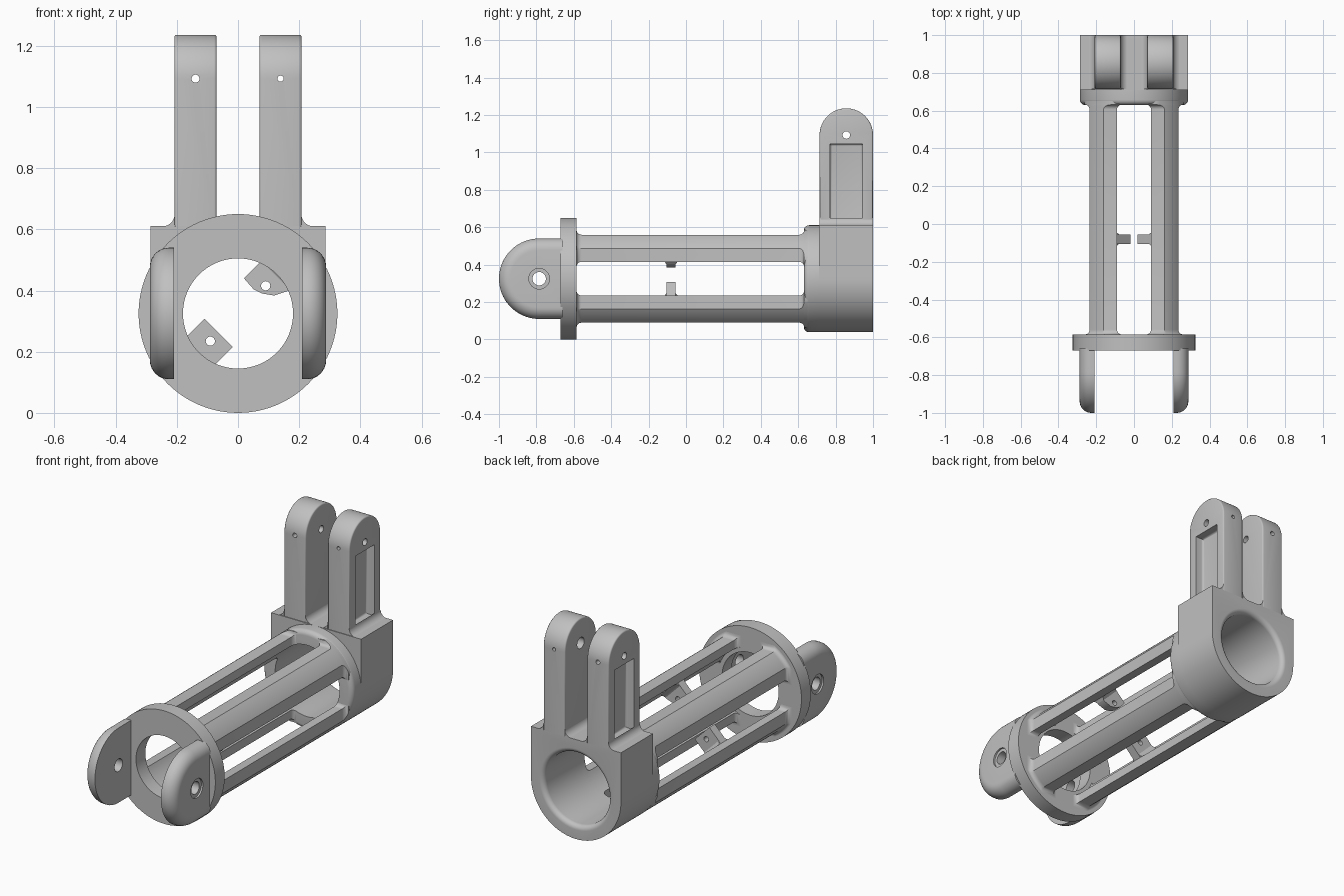
import bpy, bmesh
from math import sin, cos, asin, acos, radians, degrees, sqrt

if "Cube" in bpy.data.objects:
    bpy.data.objects.remove(bpy.data.objects["Cube"])

grey = bpy.data.materials.new("plain grey")
grey.use_nodes = True
grey.diffuse_color = (0.53, 0.53, 0.53, 1)
grey.node_tree.nodes["Principled BSDF"].inputs["Base Color"].default_value = (0.53, 0.53, 0.53, 1)

CZ = 0.325          # height of the main axis
BORE = 0.205        # radius of the rear bore
parts = []


def arc(cx, cy, r, start=0, end=360, n=64):
    """Points on an arc; a full circle leaves out its repeated last point."""
    count = n if end - start == 360 else n + 1
    angles = [radians(start + (end - start) * i / n) for i in range(count)]
    return [(cx + r * cos(a), cy + r * sin(a)) for a in angles]


def loft(name, sections, bevel=0, caps=(0, 1), segments=4, rim=lambda e: True, keep=True):
    """Skin a row of equal-length closed sections, cap both ends, round cap rims."""
    bm = bmesh.new()
    rows = [[bm.verts.new(p) for p in s] for s in sections]
    n = len(rows[0])
    for a, b in zip(rows, rows[1:]):
        for i in range(n):
            j = (i + 1) % n
            bm.faces.new((a[i], a[j], b[j], b[i]))
    ends = [bm.faces.new(rows[0]), bm.faces.new(rows[-1])]
    bmesh.ops.recalc_face_normals(bm, faces=bm.faces)
    if bevel:
        edges = [e for c in caps for e in ends[c].edges if rim(e)]
        bmesh.ops.bevel(bm, geom=edges, offset=bevel, segments=segments,
                        profile=0.5, affect='EDGES')
    mesh = bpy.data.meshes.new(name)
    bm.to_mesh(mesh)
    bm.free()
    mesh.materials.append(grey)
    ob = bpy.data.objects.new(name, mesh)
    bpy.context.collection.objects.link(ob)
    if keep:
        parts.append(ob)
    return ob


def prism(name, pts, axis, a, b, **kw):
    """Extrude a (y, z) profile along X or an (x, z) profile along Y."""
    place = (lambda t, p: (t, p[0], p[1])) if axis == 'X' else (lambda t, p: (p[0], t, p[1]))
    return loft(name, [[place(t, p) for p in pts] for t in (a, b)], **kw)


def cut(ob, *cutters):
    """Subtract the cutters from the part, then delete them."""
    for c in cutters:
        mod = ob.modifiers.new("cut", 'BOOLEAN')
        mod.operation, mod.solver, mod.object = 'DIFFERENCE', 'EXACT', c
        bpy.context.view_layer.objects.active = ob
        bpy.ops.object.modifier_apply(modifier=mod.name)
        bpy.data.objects.remove(c)


def drill(axis, u, v, r, a, b, n=24):
    return prism("drill", arc(u, v, r, n=n), axis, a, b, keep=False)


def main_bore():
    """Rear bore with a rounded mouth."""
    f = 0.028
    mouth = arc(1 - f, BORE + f, f, 270, 360, 8)
    stations = [(0.6, BORE)] + mouth + [(1.1, BORE + f)]
    return loft("bore", [[(x, y, z) for x, z in arc(0, CZ, r)] for y, r in stations], keep=False)


# Front ring
ring = prism("front_ring", arc(0, CZ, 0.325, n=96), 'Y', -0.67, -0.585)
cut(ring, drill('Y', 0, CZ, 0.18, -0.8, -0.5, 64))

# Front lugs with rounded outer rim and countersunk hole
lug_shape = [(-0.66, CZ + 0.215)] + arc(-0.785, CZ, 0.215, 90, 270, 40) + [(-0.66, CZ - 0.215)]
for side, s in (("left", 1), ("right", -1)):
    lug = prism(side + "_front_lug", lug_shape, 'X', s * 0.21, s * 0.288,
                bevel=0.062, caps=(1,), segments=8,
                rim=lambda e: min(v.co.y for v in e.verts) < -0.7)
    cut(lug, drill('X', -0.785, CZ, 0.036, s * 0.15, s * 0.35, 32),
        drill('X', -0.785, CZ, 0.055, s * 0.278, s * 0.35, 32))

# Rear housing: round collar, then a body with a square top
collar = prism("rear_collar", arc(0, CZ, 0.286, n=96), 'Y', 0.63, 0.712,
               bevel=0.028, caps=(0,), segments=6)
cut(collar, main_bore())
body_shape = arc(0, CZ, 0.286, 180, 360, 48) + [(0.286, 0.611), (-0.286, 0.611)]
body = prism("rear_body", body_shape, 'Y', 0.71, 1.0)
cut(body, main_bore())

# Rear posts with rounded tops, side pockets, cross holes and root fillets
post_shape = [(0.714, 0.61)] + arc(0.857, 1.093, 0.143, 180, 0, 32) + [(1.0, 0.61)]
pocket_shape = [(0.77, 0.635), (0.945, 0.635), (0.945, 1.045), (0.77, 1.045)]
for side, s in (("left", 1), ("right", -1)):
    post = prism(side + "_rear_post", post_shape, 'X', s * 0.07, s * 0.208,
                 bevel=0.008, segments=3)
    cut(post,
        prism("pocket", pocket_shape, 'X', s * 0.158, s * 0.3,
              bevel=0.012, caps=(0,), keep=False),
        drill('X', 0.857, 1.093, 0.02, s * 0.02, s * 0.3),
        drill('Y', s * 0.139, 1.093, 0.010 if s > 0 else 0.013, 0.6, 1.1))
    if s > 0:
        cut(post, drill('X', 0.857, 1.093, 0.032, 0.02, 0.11))
    for where, x, d in (("outer", 0.207, 1), ("inner", 0.071, -1)):
        curve = arc(0.04, 0.04, 0.04, 180, 270, 8)
        shape = [(s * (x + d * u), 0.61 + v) for u, v in [(0, 0)] + curve]
        prism(side + "_" + where + "_post_fillet", shape, 'Y', 0.714, 1.0)


def bar_section(flare, lift):
    """Upright square clipped by the outer and inner tube walls, one quadrant."""
    near, far, big = 0.09 - flare, 0.235 + flare, 0.285 + lift
    out = degrees(acos(far / big))
    inn = degrees(asin(near / BORE))
    return ([(far, near)] + arc(0, 0, big, out, 90 - out, 10) + [(near, far)]
            + arc(0, 0, BORE, 90 - inn, inn, 10))


# Four long bars, flared where they meet the ring and the collar
F = 0.026
bends = [radians(15 * i) for i in range(7)]
stations = [(-0.62, F, 0.7 * F)]
stations += [(-0.585 + F * (1 - cos(a)), F * (1 - sin(a)), 0.7 * F * (1 - sin(a))) for a in bends]
stations += [(0.632 - F * (1 - cos(a)), F * (1 - sin(a)), 0) for a in reversed(bends)]
stations += [(0.66, F, 0)]
for name, sx, sz in (("upper_left", 1, 1), ("upper_right", -1, 1),
                     ("lower_left", 1, -1), ("lower_right", -1, -1)):
    loft(name + "_bar", [[(sx * u, y, CZ + sz * v) for u, v in bar_section(flare, lift)]
                         for y, flare, lift in stations])


def polar(s, r, t):
    """Radial and sideways distances along the tab diagonal, as (x, z)."""
    return s * (r - t) / sqrt(2), CZ + s * (r + t) / sqrt(2)


# Two drilled inner tabs, flared at the root
square_tab = [(0.09, -0.065), (0.09, 0.065), (0.2, 0.065), (0.215, 0.05),
              (0.215, -0.05), (0.2, -0.065)]
curved_tab = [(0.095, 0.067), (0.092, 0.02), (0.102, -0.01), (0.125, -0.042),
              (0.165, -0.062), (0.2, -0.065), (0.215, -0.05), (0.215, 0.05), (0.2, 0.067)]
for name, shape, s in (("lower_tab", square_tab, -1), ("upper_tab", curved_tab, 1)):
    tab = prism(name, [polar(s, r, t) for r, t in shape], 'Y', -0.105, -0.055)
    x, z = polar(s, 0.128, 0)
    cut(tab, drill('Y', x, z, 0.015, -0.2, 0.1))
    root = [(-0.08 + k * h, r) for k, h, r in
            ((-1, 0.05, 0.215), (-1, 0.05, 0.2), (-1, 0.034, 0.19), (-1, 0.025, 0.175),
             (1, 0.025, 0.175), (1, 0.034, 0.19), (1, 0.05, 0.2), (1, 0.05, 0.215))]
    sides = []
    for t in (-0.064, 0.064):
        placed = [(y, polar(s, r, t)) for y, r in root]
        sides.append([(p[0], y, p[1]) for y, p in placed])
    loft(name + "_root", sides)

# Smooth round surfaces, keep hard edges
bpy.ops.object.select_all(action='DESELECT')
for ob in parts:
    ob.select_set(True)
bpy.context.view_layer.objects.active = parts[0]
bpy.ops.object.shade_smooth_by_angle(angle=radians(32))
